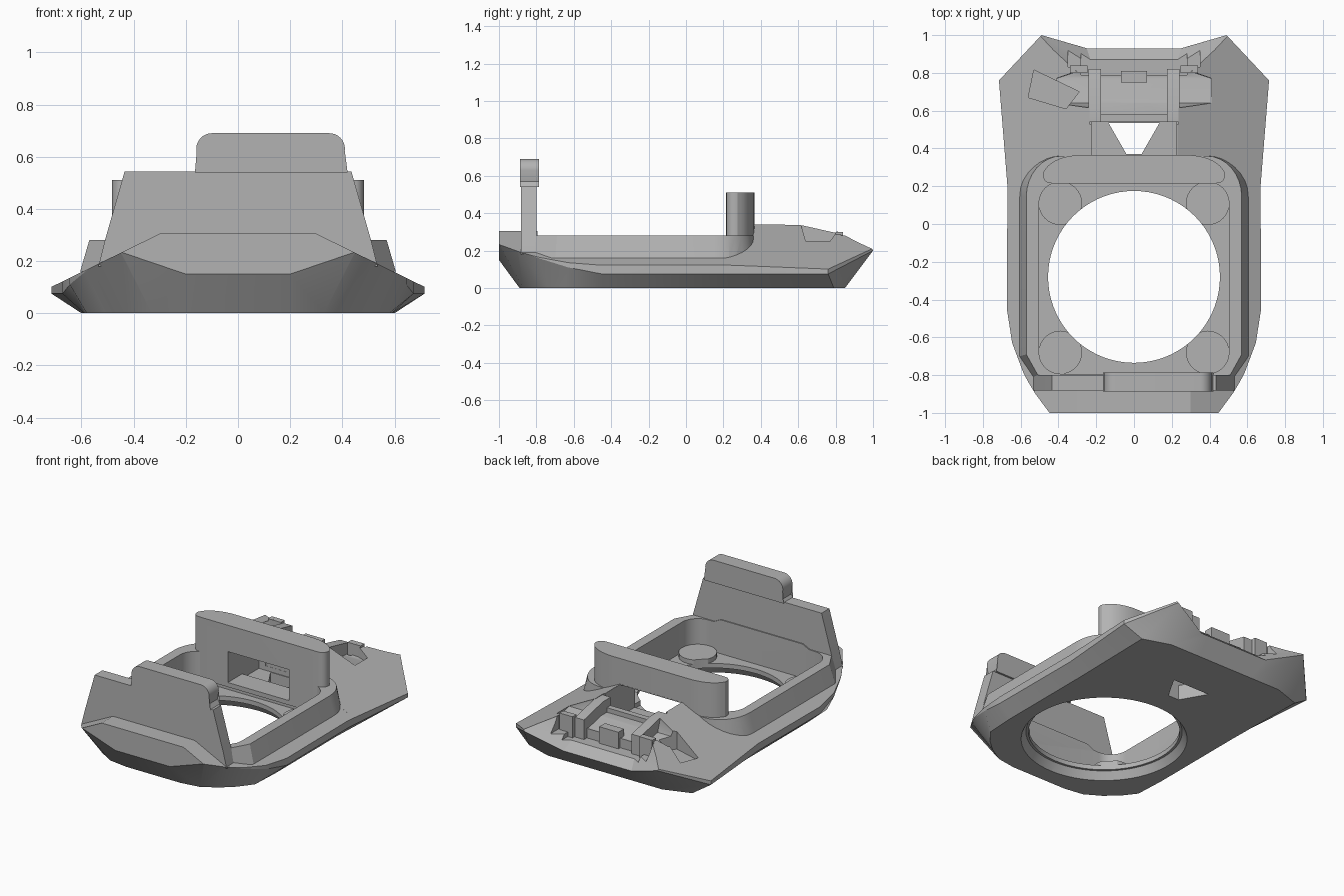
import bpy, bmesh
from math import sin, cos, pi, radians
from mathutils import Matrix

if "Cube" in bpy.data.objects:
    bpy.data.objects.remove(bpy.data.objects["Cube"])

grey = bpy.data.materials.new("plain_grey")
grey.use_nodes = True
grey.diffuse_color = (0.45, 0.45, 0.45, 1)
grey.node_tree.nodes["Principled BSDF"].inputs["Base Color"].default_value = grey.diffuse_color


def finish(name, bm):
    bmesh.ops.recalc_face_normals(bm, faces=bm.faces)
    mesh = bpy.data.meshes.new(name)
    bm.to_mesh(mesh)
    bm.free()
    mesh.materials.append(grey)
    ob = bpy.data.objects.new(name, mesh)
    bpy.context.collection.objects.link(ob)
    return ob


def loft(name, *loops):
    """Closed solid through loops with equal point counts."""
    bm = bmesh.new()
    rings = [[bm.verts.new(p) for p in loop] for loop in loops]
    n = len(rings[0])
    for a, b in zip(rings, rings[1:]):
        for i in range(n):
            j = (i + 1) % n
            bm.faces.new((a[i], a[j], b[j], b[i]))
    caps = [bm.faces.new(rings[0]), bm.faces.new(rings[-1])]
    bmesh.ops.triangulate(bm, faces=caps)
    return finish(name, bm)


def both(half):
    """Half outline on +x, front to back, completed by mirroring."""
    return half + [(-p[0], *p[1:]) for p in reversed(half)]


def prism(name, outline, z0, z1):
    return loft(name, [(x, y, z0) for x, y in outline], [(x, y, z1) for x, y in outline])


def slab(name, outline, y0, y1):
    return loft(name, [(x, y0, z) for x, z in outline], [(x, y1, z) for x, z in outline])


def box(name, x0, x1, y0, y1, z0, z1):
    return prism(name, [(x0, y0), (x1, y0), (x1, y1), (x0, y1)], z0, z1)


def hull(name, points):
    bm = bmesh.new()
    verts = [bm.verts.new(p) for p in points]
    res = bmesh.ops.convex_hull(bm, input=verts)
    bmesh.ops.delete(bm, geom=list({v for v in res["geom_interior"] + res["geom_unused"]
                                    if isinstance(v, bmesh.types.BMVert)}), context='VERTS')
    return finish(name, bm)


def cone(name, x, y, z0, z1, r0, r1, seg=72):
    ring = [(cos(2 * pi * i / seg), sin(2 * pi * i / seg)) for i in range(seg)]
    return loft(name, [(x + r0 * c, y + r0 * s, z0) for c, s in ring],
                [(x + r1 * c, y + r1 * s, z1) for c, s in ring])


def arc(cx, cy, rx, ry, a0, a1, n=8):
    return [(cx + rx * cos(radians(a0 + (a1 - a0) * i / n)),
             cy + ry * sin(radians(a0 + (a1 - a0) * i / n))) for i in range(n + 1)]


def boolean(target, tool, op='DIFFERENCE', keep=False):
    tool.hide_render = True
    mod = target.modifiers.new(op.lower(), 'BOOLEAN')
    mod.operation, mod.solver, mod.object = op, 'EXACT', tool
    bpy.context.view_layer.objects.active = target
    bpy.ops.object.modifier_apply(modifier=mod.name)
    if not keep:
        bpy.data.objects.remove(tool)


# Body shell: widest outline with its height, and the smaller bottom outline
rows = [((0.2, -1, 0.15), (0.2, -0.89)), ((0.45, -1, 0.235), (0.33, -0.87)),
        ((0.525, -0.9, 0.2), (0.43, -0.81)), ((0.585, -0.79, 0.16), (0.51, -0.74)),
        ((0.645, -0.63, 0.11), (0.58, -0.65)), ((0.673, -0.45, 0.075), (0.59, -0.45)),
        ((0.67, 0.2, 0.075), (0.59, 0.2)), ((0.715, 0.76, 0.075), (0.6, 0.79)),
        ((0.49, 1, 0.2), (0.42, 0.85)), ((0.2, 1, 0.2), (0.2, 0.85))]
mid = both([m for m, b in rows])
base = both([(*b, 0) for m, b in rows])
body = loft("housing", base, mid, [(x, y, 0.6) for x, y, z in mid])

# Sloped roof
roof = slab("roof", both([(0.9, -0.2), (0.9, 0.01), (0.3, 0.305)]), -1.2, 0.3)
rear_roof = slab("rear_roof", both([(0.9, -0.2), (0.9, 0.01), (0.23, 0.34)]), 0.25, 1.2)
boolean(roof, rear_roof, 'UNION')
boolean(body, roof, 'INTERSECT')

# Raised rim around the pocket
outer = both([(0.5, -0.88), (0.605, -0.7)] + arc(0.385, 0.145, 0.22, 0.22, 0, 90))
inner = both([(0.47, -0.87), (0.57, -0.69)] + arc(0.385, 0.145, 0.185, 0.215, 0, 90))
rim = loft("rim", [(x, y, 0.16) for x, y in outer], [(x, y, 0.28) for x, y in inner])
boolean(body, rim, 'UNION')

# Pocket with rounded corners
pocket = prism("pocket", both(arc(0.39, -0.68, 0.113, 0.113, -90, 0)
                              + arc(0.39, 0.11, 0.113, 0.113, 0, 90)), 0.08, 1)
boolean(body, pocket)

# Rear wall with its window
rear_wall = prism("rear_wall", both([(0.43, 0.215)] + arc(0.44, 0.26, 0.043, 0.045, -70, 20, 5)
                                    + arc(0.28, 0.255, 0.2, 0.11, 20, 90)), 0.1, 0.51)
window = box("window", -0.225, 0.225, 0.18, 0.541, 0.13, 0.335)
boolean(rear_wall, window, keep=True)
boolean(body, window)
boolean(body, box("cable_bay", -0.225, 0.225, 0.366, 0.54, 0.1, 0.6))
boolean(body, prism("vent", both([(0.04, 0.37), (0.135, 0.535)]), -0.1, 0.3))

# Rear connector recess
boolean(body, hull("rear_cut", both([
    (0.25, 0.93, 0.107), (0.61, 1.035, 0.2465), (0.43, 0.79, 0.463),
    (0.2, 0.78, 0.24), (0.25, 1.1, 0.107), (0.6, 1.2, 0.5)])))
boolean(body, box("seat_cut", -0.235, 0.235, 0.53, 0.81, 0.25, 0.6))
boolean(body, box("step_cut", -0.35, 0.35, 0.83, 0.925, 0.19, 0.6))
boolean(body, box("notch_cut", -0.28, 0.28, 0.79, 0.94, 0.16, 0.6))
boolean(body, hull("ramp_cut", both([
    (0.2, 0.61, 0.34), (0.2, 0.69, 0.25), (0.41, 0.64, 0.25), (0.41, 0.77, 0.22),
    (0.2, 0.84, 0.23), (0.2, 0.61, 0.6), (0.42, 0.64, 0.6), (0.42, 0.78, 0.6)])))
# Angled slot on the right
slot = prism("slot", [(-0.56, 0.67), (-0.36, 0.61), (-0.29, 0.7), (-0.53, 0.815)], 0.16, 0.6)
boolean(body, slot)

# Round opening, flared underneath
opening = cone("opening", 0, -0.28, -0.2, 0.4, 0.455, 0.455)
boolean(body, opening, keep=True)
boolean(body, cone("flare", 0, -0.28, -0.01, 0.05, 0.505, 0.47))

# Corner screw bosses
for side, sx in (("left", 1), ("right", -1)):
    for end, y in (("rear", 0.11), ("front", -0.68)):
        boss = cone(f"{end}_{side}_boss", sx * 0.39, y, 0.06, 0.11, 0.115, 0.115, 32)
        boolean(boss, opening, keep=True)
bpy.data.objects.remove(opening)

# Front plate and its grip tab
slab("front_plate", both([(0.535, 0.18), (0.51, 0.28), (0.435, 0.543)]), -0.882, -0.8)
tab = (arc(0.35, 0.63, 0.06, 0.06, 0, 90) + arc(-0.1, 0.63, 0.06, 0.06, 90, 180)
       + [(-0.15, 0.56), (-0.165, 0.54), (0.42, 0.54), (0.4, 0.57)])
slab("grip_tab", tab, -0.888, -0.787)

# Connector rails, cross bar and locating nub
for side, sx in (("left", 1), ("right", -1)):
    hull(f"{side}_rail", [(sx * x, y, z) for x in (0.175, 0.24) for y, z in
                          ((0.54, 0.12), (0.54, 0.335), (0.62, 0.335), (0.68, 0.29),
                           (0.82, 0.29), (0.82, 0.15))])
    box(f"{side}_hook", *sorted((sx * 0.245, sx * 0.34)), 0.8, 0.84, 0.15, 0.3)
box("cross_bar", -0.2, 0.2, 0.541, 0.58, 0.2, 0.28)
box("locating_nub", -0.07, 0.07, 0.75, 0.81, 0.15, 0.27)

# Smooth the curved faces and keep the edges sharp
bpy.ops.object.select_all(action='DESELECT')
for ob in bpy.context.collection.objects:
    if ob.type == 'MESH':
        ob.select_set(True)
        bpy.context.view_layer.objects.active = ob
bpy.ops.object.shade_smooth_by_angle(angle=radians(25))
